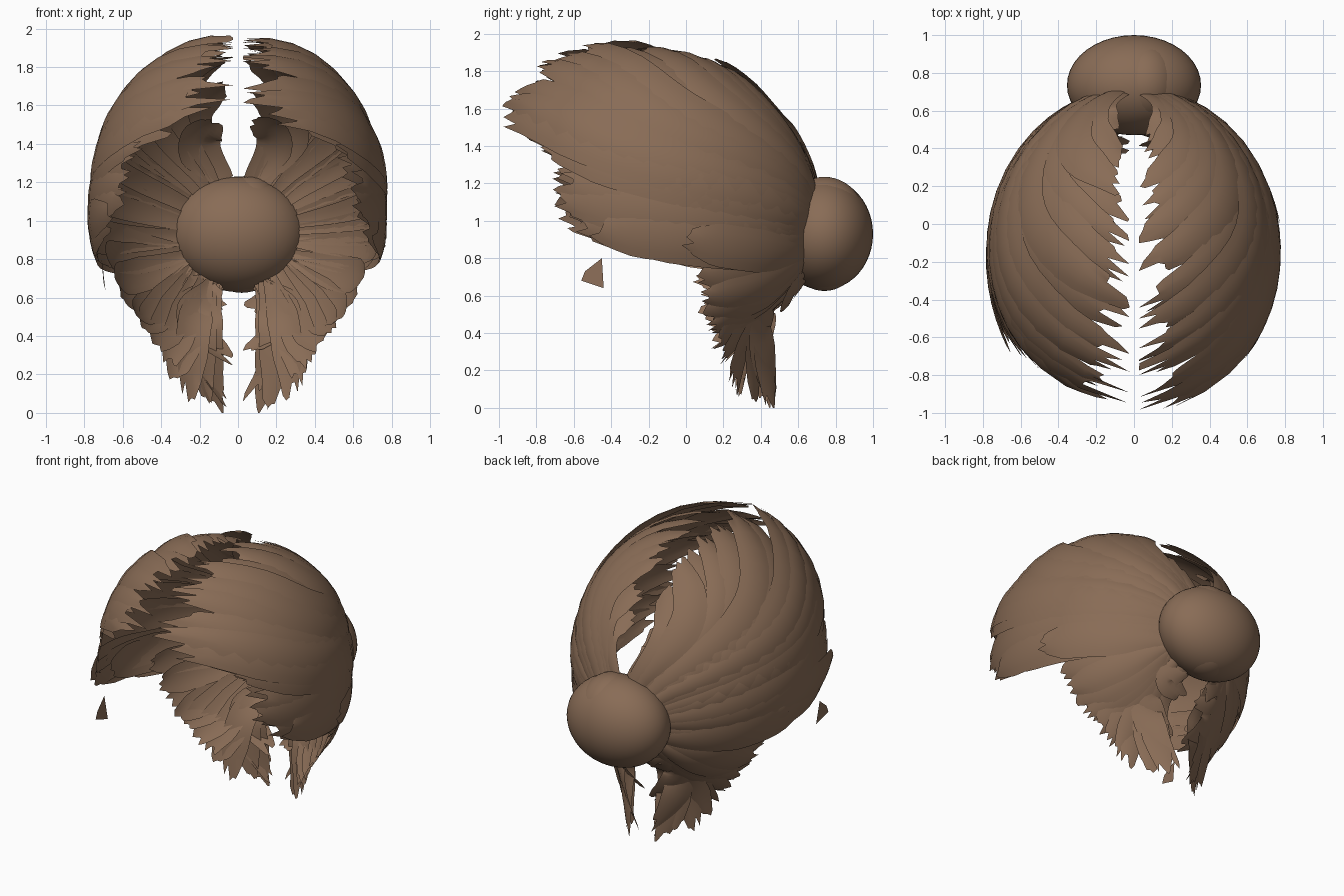
import bpy
import math
import random
from mathutils import Vector

random.seed(4)
default_cube = bpy.data.objects.get("Cube")
if default_cube:
    bpy.data.objects.remove(default_cube)

HEAD_CENTRE = Vector((0, -.15, 1.05))
HEAD_RADII = Vector((.77, .86, .92))
SEGMENTS, COLUMNS = 16, 6

brown = bpy.data.materials.new("brown hair")
brown.use_nodes = True
hair_colour = (.25, .15, .093, 1)
brown.diffuse_color = hair_colour
shader = next(n for n in brown.node_tree.nodes if n.type == "BSDF_PRINCIPLED")
shader.inputs["Base Color"].default_value = hair_colour
shader.inputs["Roughness"].default_value = .8

# Hairline of one half: lock count, then tip position and sideways bow of the locks
HAIRLINE = {
    "top_locks": (9, [(.1, .47, 1.53, .1), (.08, .2, 1.82, .2), (.05, -.1, 1.9, .3),
                       (.05, -.4, 1.94, .4), (.05, -.66, 1.87, .5)]),
    "fringe_locks": (6, [(.06, -.76, 1.83, .55), (.08, -.88, 1.7, .6), (.12, -.95, 1.61, .6),
                          (.36, -.84, 1.5, .4), (.52, -.72, 1.38, .3)]),
    "side_locks": (9, [(.56, -.69, 1.3, .2), (.62, -.66, 1.13, .15), (.67, -.58, .99, .1),
                       (.73, -.35, .95, 0), (.75, -.02, .92, 0)]),
    "nape_locks": (11, [(.7, .04, .82, 0), (.59, .09, .6, 0), (.47, .11, .43, 0),
                        (.36, .18, .25, 0), (.26, .28, .1, .05), (.1, .45, .03, .1)]),
    "inner_nape_locks": (3, [(.06, .43, .08, .2), (.05, .4, .3, .2), (.06, .53, .56, .12)]),
}
START_ANGLES = {"top_locks": (12, 50), "fringe_locks": (50, 75), "side_locks": (75, 112),
                "nape_locks": (112, 155), "inner_nape_locks": (155, 160)}


def lerp(a, b, t):
    return a + (b - a) * t


def sample(points, t):
    """Point on a polyline at parameter t."""
    f = t * (len(points) - 1)
    i = min(int(f), len(points) - 2)
    return Vector(points[i]).lerp(Vector(points[i + 1]), f - i)


def scalp(offset):
    """How far an offset from the head centre lies out, as a share of the scalp."""
    return Vector([o / r for o, r in zip(offset, HEAD_RADII)]).length


def lock_point(start, tip, bow, t):
    """Centre line of a lock over the scalp, hollow at the neck, lifting to its tip."""
    p = start.lerp(tip, t)
    p.x += bow * math.sin(math.pi * t * abs(t) ** .2)
    hollow = max(0, -tip.z - .5) * .2 * math.sin(math.pi * t)
    lift = lerp(1, scalp(tip), t ** 3) - hollow
    return p * (lift / scalp(p)), lift


def add_lock(verts, faces, start, tip, bow, width, side):
    """Curved tapering strip with a ragged tip."""
    first = len(verts)
    layer = random.uniform(-.014, .01)
    ragged = [random.uniform(-.07, .02) for c in range(COLUMNS)]
    ragged[random.randrange(1, COLUMNS - 1)] = .03
    for i in range(SEGMENTS):
        t = i / (SEGMENTS - 1)
        swell = lerp(.42, 1, min(1, t * 2.2)) * (1 - .5 * max(0, (t - .78) / .22))
        for c in range(COLUMNS):
            tt = t + (ragged[c] if i == SEGMENTS - 1 else 0)
            p, lift = lock_point(start, tip, bow, tt)
            before, _ = lock_point(start, tip, bow, tt - .03)
            across = (p - before).cross(p).normalized()
            u = c / (COLUMNS - 1) - .5
            q = p + across * (u * width * swell)
            q *= (lift + layer + .012 * (1 - 4 * u * u)) / scalp(q)
            q += HEAD_CENTRE
            verts.append((side * max(q.x, .025), max(q.y, -1), max(q.z, 0)))
    for i in range(SEGMENTS - 1):
        for c in range(COLUMNS - 1):
            a = first + i * COLUMNS + c
            face = (a, a + 1, a + COLUMNS + 1, a + COLUMNS)
            faces.append(face if side > 0 else face[::-1])


def finish(name, verts, faces):
    mesh = bpy.data.meshes.new(name)
    mesh.from_pydata(verts, [], faces)
    mesh.materials.append(brown)
    mesh.shade_smooth()
    obj = bpy.data.objects.new(name, mesh)
    bpy.context.collection.objects.link(obj)


# Locks of hair, swept back from the parting and hairline to the bun
for side, label in ((1, "left"), (-1, "right")):
    for group, (count, points) in HAIRLINE.items():
        verts, faces = [], []
        low, high = START_ANGLES[group]
        for k in range(count):
            t = k / (count - 1)
            x, y, z, bow = sample(points, t)
            angle = math.radians(lerp(low, high, t))
            start = Vector((.3 * math.sin(angle), .62, .93 + .27 * math.cos(angle)))
            wobble = Vector([random.uniform(-w, w) for w in (.02, .03, .02)])
            tip = Vector((x, y, z)) + wobble
            width = random.uniform(.19, .26) * (.8 if "nape" in group else 1)
            add_lock(verts, faces, start - HEAD_CENTRE, tip - HEAD_CENTRE, bow, width, side)
        finish(f"{label}_{group}", verts, faces)

# Loose wisp below the right temple
wisp = [(-.7, -.56, .68), (-.69, -.44, .64), (-.71, -.45, .8), (-.7, -.54, .73)]
finish("loose_wisp", wisp, [(0, 3, 2, 1)])

# Bun, with an overlapping coil on top and one below
BUN_PARTS = {"bun": ((0, .735, .93), (.355, .265, .3)),
             "bun_upper_coil": ((.06, .74, .99), (.2, .225, .245)),
             "bun_lower_coil": ((.02, .74, .85), (.22, .2, .225))}
for name, (place, radii) in BUN_PARTS.items():
    bpy.ops.mesh.primitive_uv_sphere_add(segments=40, ring_count=24, radius=1, location=place)
    part = bpy.context.object
    part.name = name
    part.scale = radii
    part.data.materials.append(brown)
    bpy.ops.object.shade_smooth()
